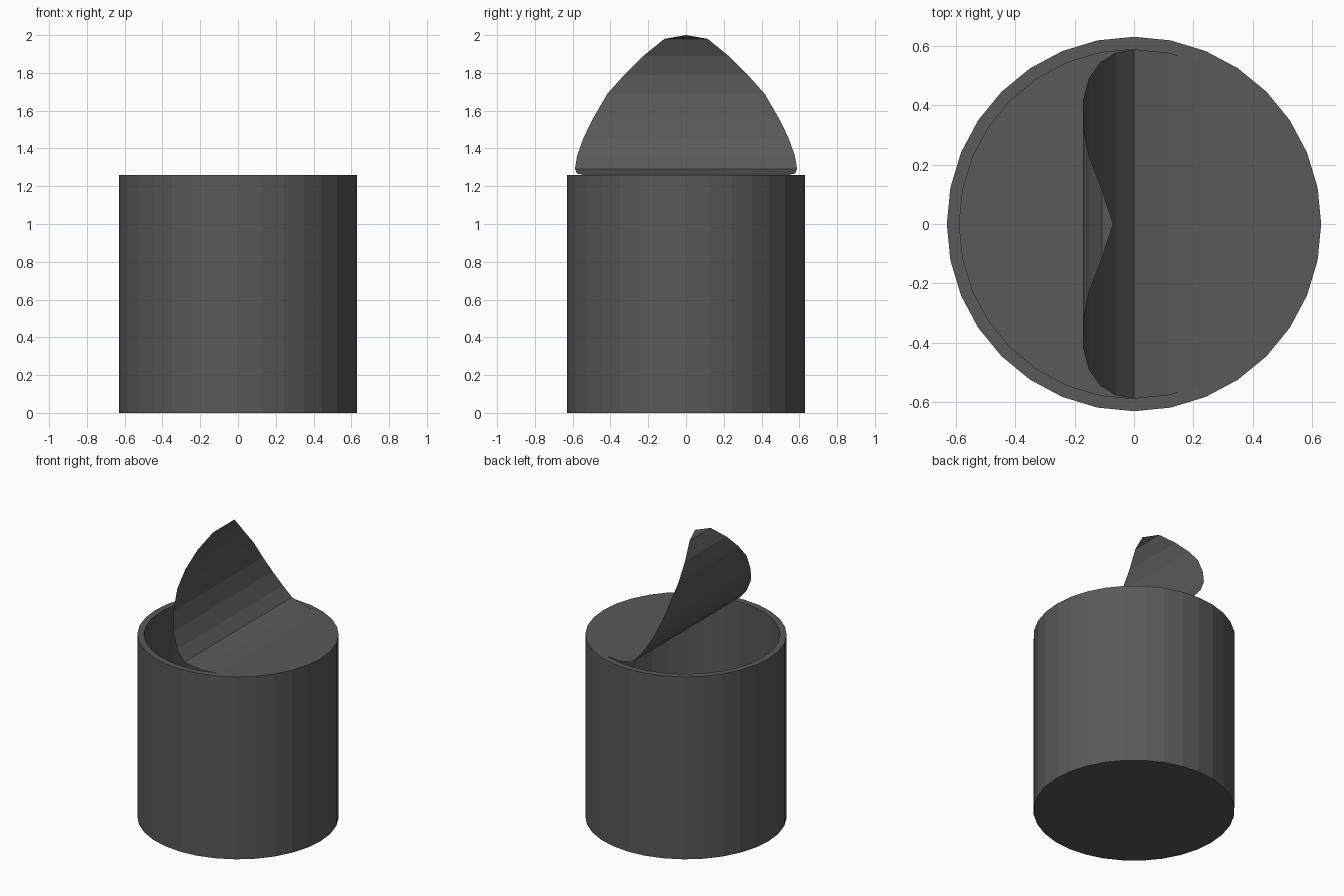
import bpy, bmesh
from math import sin, cos, pi

if "Cube" in bpy.data.objects:
    bpy.data.objects.remove(bpy.data.objects["Cube"])

N, R, RI, H, FLOOR = 32, 0.63, 0.588, 1.26, 0.04

grey = bpy.data.materials.new("dark_grey")
grey.diffuse_color = (0.1, 0.1, 0.1, 1)
grey.use_nodes = True
grey.node_tree.nodes["Principled BSDF"].inputs["Base Color"].default_value = grey.diffuse_color


def finish(bm, name, fix_normals=True):
    if fix_normals:
        bmesh.ops.recalc_face_normals(bm, faces=bm.faces)
    mesh = bpy.data.meshes.new(name)
    bm.to_mesh(mesh)
    bm.free()
    mesh.materials.append(grey)
    bpy.context.collection.objects.link(bpy.data.objects.new(name, mesh))


def ring(bm, r, z):
    return [bm.verts.new((r * cos(2 * pi * i / N), r * sin(2 * pi * i / N), z)) for i in range(N)]


# hollow can body: base, outer wall, flat rim, inner wall, floor
bm = bmesh.new()
rings = [ring(bm, r, z) for r, z in ((R, 0), (R, H), (RI, H), (RI, FLOOR))]
for a, b in zip(rings, rings[1:]):
    for i in range(N):
        j = (i + 1) % N
        bm.faces.new((a[i], a[j], b[j], b[i]))
bm.faces.new(rings[0][::-1])
bm.faces.new(rings[-1])
finish(bm, "can_body")

# peeled lid: a thin disc sliced along y, whose free half curls upward
curl = [(0.225, 1.26), (0.115, 1.267), (0, 1.292), (-0.06, 1.36), (-0.115, 1.455),
        (-0.152, 1.565), (-0.172, 1.69), (-0.172, 1.79), (-0.15, 1.89),
        (-0.108, 1.98), (-0.07, 2.0)]
flat = [(RI * cos(pi * k / 16), H) for k in range(6)]
bm = bmesh.new()
rows = []
for k, (x, z) in enumerate(flat + curl):
    y = RI * sin(pi * k / 16)
    rows.append([bm.verts.new((x, s * y, z)) for s in ((1,) if k in (0, 16) else (-1, 1))])
for a, b in zip(rows, rows[1:]):
    bm.faces.new(a + b[::-1])
bmesh.ops.recalc_face_normals(bm, faces=bm.faces)
bm.faces.ensure_lookup_table()
if bm.faces[2].normal.z < 0:
    bmesh.ops.reverse_faces(bm, faces=bm.faces)
finish(bm, "peeled_lid", False)
